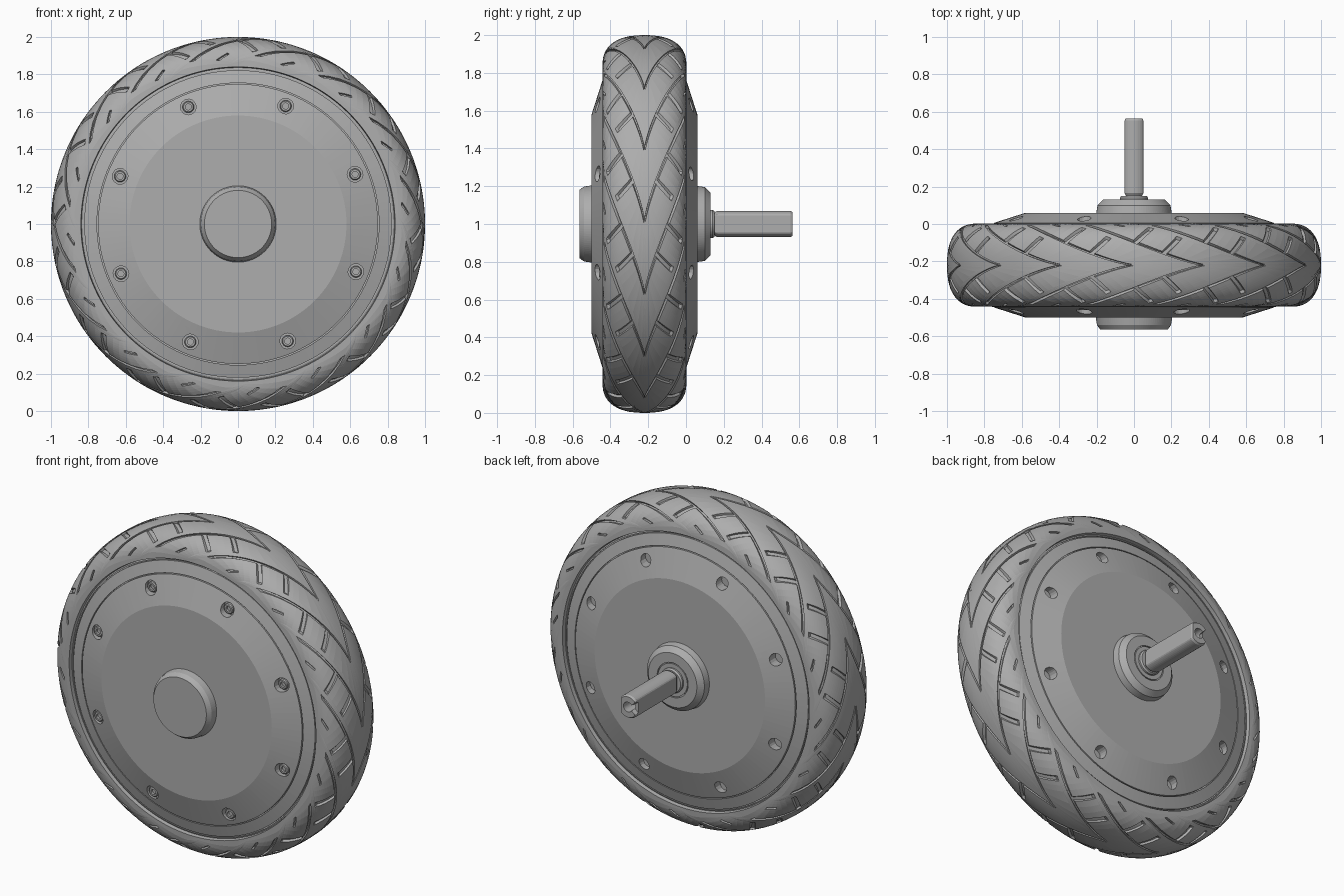
import bpy, bmesh, math

if "Cube" in bpy.data.objects:
    bpy.data.objects.remove(bpy.data.objects["Cube"])

MID = -0.22          # y of the wheel's middle plane
AXLE = 1.0           # height of the axle
PITCHES = 16         # tread repeats
parts = []

grey = bpy.data.materials.new("mid_grey")
grey.use_nodes = True
grey.diffuse_color = (0.42, 0.42, 0.42, 1)
grey.node_tree.nodes["Principled BSDF"].inputs["Base Color"].default_value = (0.42, 0.42, 0.42, 1)


def make(name, bm):
    bmesh.ops.recalc_face_normals(bm, faces=bm.faces[:])
    mesh = bpy.data.meshes.new(name)
    bm.to_mesh(mesh)
    bm.free()
    mesh.materials.append(grey)
    obj = bpy.data.objects.new(name, mesh)
    bpy.context.collection.objects.link(obj)
    parts.append(obj)


def bridge(bm, a, b):
    """Join two rings of equal length; a ring of one repeated vertex is a pole."""
    for i in range(len(a)):
        j = (i + 1) % len(a)
        corners = list(dict.fromkeys((a[i], a[j], b[j], b[i])))
        if len(corners) > 2:
            bm.faces.new(corners)


def loft(bm, rings):
    for a, b in zip(rings, rings[1:]):
        bridge(bm, a, b)


def lathe(bm, profile, steps, centre=(0, AXLE), phase=0.0):
    """Turn a profile of (radius, y) points around the y axis; return the rings."""
    cx, cz = centre
    turns = [math.radians(phase) + math.tau * i / steps for i in range(steps)]
    rings = []
    for r, y in profile:
        if r == 0:
            rings.append([bm.verts.new((cx, y, cz))] * steps)
        else:
            rings.append([bm.verts.new((cx + r * math.sin(a), y, cz + r * math.cos(a))) for a in turns])
    loft(bm, rings)
    return rings


def both_sides(half):
    """Mirror a half profile of (radius, distance from the middle plane)."""
    return [(r, MID - d) for r, d in half] + [(r, MID + d) for r, d in reversed(half)]


# Tyre section: a squarish arch, u runs from -90 to 90 degrees across the tread
def section(u, k):
    c, s = max(math.cos(math.radians(u)), 0), math.sin(math.radians(u))
    return (0.84 + 0.16 * k * c ** 0.83,
            MID + 0.222 * k * math.copysign(abs(s) ** 0.83, s))


def at_angle(bm, theta, r, y):
    a = math.radians(theta)
    return bm.verts.new((r * math.sin(a), y, AXLE + r * math.cos(a)))


# Tread grid: columns f run along the chevron legs, rows v run along the cross grooves
STEP = 360 / PITCHES
SWEEP = 40
EDGE = (90 / 76) ** 0.625
columns = [0, 0.03, 0.045, 0.1, 0.2, 0.3, 0.4, 0.465, 0.48, 0.52, 0.535, 0.6, 0.68, 0.75,
           0.8, 0.85, 0.9, 0.955, 0.97]
rows = [0, 0.05, 0.07, 0.15, 0.23, 0.31, 0.39, 0.44, 0.478, 0.486, 0.514, 0.522, 0.58, 0.64,
        0.698, 0.706, 0.734, 0.742, 0.8, 0.85, 0.9, 0.91, 0.96, 1.0, 1.01, 1.06, EDGE]


def is_groove(f, v):
    leg = (f <= 0.03 or f >= 0.97) and 0.07 <= v <= 1
    slit = 0.48 <= f <= 0.52 and 0.91 <= v <= 1
    cross = 0.045 <= f <= 0.75 and min(abs(v - 0.5), abs(v - 0.72)) < 0.02
    return leg or slit or cross


def tread_vert(bm, n, f, v, side):
    slant = max(0, min((f - 0.045) / 0.755, (0.955 - f) / 0.155))
    window = min(1, v / 0.4, max(0, (1.1 - v) / 0.25))
    t = v + 0.3 * (slant - 0.5) * window
    r, y = section(side * 76 * t ** 1.6, 0.93 if is_groove(f, v) else 1.0)
    return at_angle(bm, (n + f) * STEP - SWEEP * t, r, y)


# Tyre
bm = bmesh.new()
cells = [(n, f) for n in range(PITCHES) for f in columns]
bead = [[at_angle(bm, (n + f) * STEP - SWEEP * EDGE, 0.834, MID + d) for n, f in cells]
        for d in (-0.18, 0.18)]
across = [(v, -1) for v in reversed(rows[1:])] + [(v, 1) for v in rows]
tread = [[tread_vert(bm, n, f, v, side) for n, f in cells] for v, side in across]
loft(bm, [bead[0]] + tread + [bead[1], bead[0]])
make("tyre", bm)

# Rim ring between the tyre and the motor shell
bm = bmesh.new()
rings = lathe(bm, both_sides([(0.754, 0.224), (0.822, 0.205), (0.822, 0.195), (0.828, 0.195),
                              (0.828, 0.203), (0.836, 0.2)]), 128)
bridge(bm, rings[-1], rings[0])
make("rim", bm)


# Motor shell: flat faces, sloped shoulders, eight round pockets on each side
def shoulder(r):
    return 0.28 - 0.32 * (r - 0.58)


PATCH = [0.612, 0.646, 0.68, 0.714, 0.74]
half_shell = ([(0, 0.28), (0.45, 0.28), (0.58, 0.28)] + [(r, shoulder(r)) for r in PATCH]
              + [(0.748, 0.226), (0.748, 0.21), (0.76, 0.21)])
bolts = []
for n in range(8):
    a = math.radians(22 + 45 * n)
    bolts.append((0.68 * math.sin(a), AXLE + 0.68 * math.cos(a)))


def pocket(bm, rings, column, centre, side, radius, floor):
    """Swap a four by four patch of faces for a round, flat-bottomed hole."""
    cx, cz = centre
    patch = [[ring[(column + i) % len(ring)] for i in range(-2, 3)] for ring in rings]
    inner = [v for line in patch[1:-1] for v in line[1:-1]]
    border = [v for line in patch for v in line if v not in inner]
    border.sort(key=lambda v: math.atan2(v.co.z - cz, v.co.x - cx))
    lip, base = [], []
    for v in border:
        a = math.atan2(v.co.z - cz, v.co.x - cx)
        x, z = cx + radius * math.cos(a), cz + radius * math.sin(a)
        lip.append(bm.verts.new((x, MID + side * shoulder(math.hypot(x, z - AXLE)), z)))
        base.append(bm.verts.new((x, floor, z)))
    bmesh.ops.delete(bm, geom=inner, context="VERTS")
    loft(bm, [border, lip, base])
    bm.faces.new(base)


bm = bmesh.new()
rings = lathe(bm, both_sides(half_shell), 128, phase=22)
for n, centre in enumerate(bolts):
    pocket(bm, rings[3:8], 16 * n, centre, -1, 0.042, -0.437)
    pocket(bm, rings[-8:-3], 16 * n, centre, 1, 0.037, -0.02)
make("motor_shell", bm)

# Socket screws sit in the front pockets
bm = bmesh.new()
for centre in bolts:
    lathe(bm, [(0, -0.445), (0.016, -0.445), (0.016, -0.46), (0.026, -0.46), (0.031, -0.455),
               (0.031, -0.43), (0, -0.43)], 24, centre)
make("front_screws", bm)

# Centre bosses and shaft collar
turned = {
    "front_boss": [(0, -0.565), (0.18, -0.565), (0.198, -0.54), (0.206, -0.49), (0, -0.49)],
    "rear_boss": [(0, 0.05), (0.203, 0.05), (0.195, 0.1), (0.165, 0.13), (0.106, 0.13),
                  (0.106, 0.122), (0.1, 0.122), (0.1, 0.13), (0, 0.13)],
    "shaft_collar": [(0, 0.12), (0.075, 0.12), (0.075, 0.14), (0.068, 0.15), (0, 0.15)],
}
for name, profile in turned.items():
    bm = bmesh.new()
    lathe(bm, profile, 96)
    make(name, bm)

# Shaft with two flats, a chamfered tip, an end bore and a cable slot
bm = bmesh.new()
rings = []
for y, radius, flat in ((0.12, 0.06, 0.043), (0.15, 0.06, 0.043), (0.165, 0.07, 0.05), (0.553, 0.07, 0.05),
                        (0.565, 0.063, 0.045), (0.565, 0.03, 0.03), (0.46, 0.03, 0.03)):
    ring = []
    for i in range(48):
        a = math.tau * (i + 0.5) / 48
        x = max(-flat, min(flat, radius * math.cos(a)))
        slotted = y > 0.5 and 20 <= i <= 27
        ring.append(bm.verts.new((x, 0.535 if slotted else y, AXLE + radius * math.sin(a))))
    rings.append(ring)
loft(bm, rings)
bm.faces.new(rings[0])
bm.faces.new(rings[-1])
make("shaft", bm)

# Smooth shading with sharp edges kept
for obj in bpy.context.view_layer.objects:
    obj.select_set(obj in parts)
bpy.context.view_layer.objects.active = parts[0]
bpy.ops.object.shade_smooth_by_angle(angle=math.radians(30))
